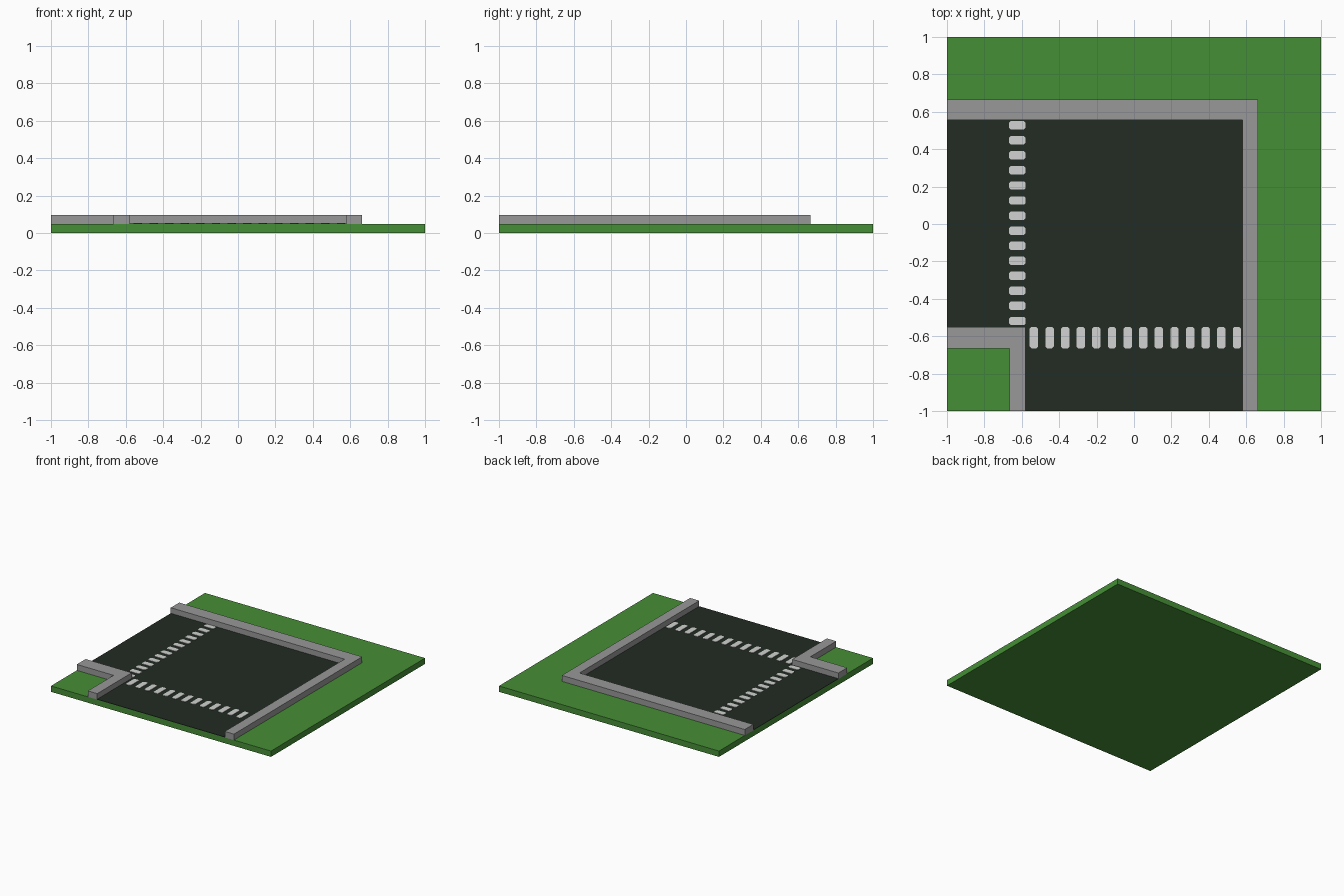
import bpy, bmesh

if "Cube" in bpy.data.objects:
    bpy.data.objects.remove(bpy.data.objects["Cube"])


def material(name, r, g, b):
    m = bpy.data.materials.new(name)
    m.diffuse_color = (r, g, b, 1)
    m.use_nodes = True
    m.node_tree.nodes["Principled BSDF"].inputs["Base Color"].default_value = m.diffuse_color
    return m


GRASS = material("grass green", 0.061, 0.275, 0.037)
ROAD = material("asphalt dark", 0.016, 0.025, 0.017)
KERB = material("kerb grey", 0.320, 0.315, 0.318)
PAINT = material("road paint white", 0.64, 0.65, 0.64)


def prism(name, outlines, z0, z1, mat):
    """Extrude counter-clockwise xy outlines from z0 to z1 as one object."""
    bm = bmesh.new()
    for outline in outlines:
        low = [bm.verts.new((x, y, z0)) for x, y in outline]
        top = [bm.verts.new((x, y, z1)) for x, y in outline]
        bm.faces.new(low[::-1])
        bm.faces.new(top)
        n = len(outline)
        for i in range(n):
            j = (i + 1) % n
            bm.faces.new((low[i], low[j], top[j], top[i]))
    me = bpy.data.meshes.new(name)
    bm.to_mesh(me)
    bm.free()
    me.materials.append(mat)
    ob = bpy.data.objects.new(name, me)
    bpy.context.collection.objects.link(ob)
    return ob


def dash(cx, cy, w, h, c=0.01):
    """Rectangle outline with clipped corners."""
    a, b = w / 2, h / 2
    pts = [(a, c - b), (a, b - c), (a - c, b), (c - a, b),
           (-a, b - c), (-a, c - b), (c - a, -b), (a - c, -b)]
    return [(cx + x, cy + y) for x, y in pts]


# Grass base slab
prism("grass_base", [[(-1, -1), (1, -1), (1, 1), (-1, 1)]], 0, 0.048, GRASS)

# Road bend, a thin plate on the slab
prism("road_surface", [[(-1, -0.55), (-0.58, -0.55), (-0.58, -1),
                        (0.58, -1), (0.58, 0.555), (-1, 0.555)]],
      0.048, 0.051, ROAD)

# Kerbs around the outside and inside of the bend
prism("outer_kerb", [[(0.58, -1), (0.663, -1), (0.663, 0.665),
                      (-1, 0.665), (-1, 0.555), (0.58, 0.555)]],
      0.046, 0.097, KERB)
prism("inner_kerb", [[(-0.665, -1), (-0.58, -1), (-0.58, -0.55),
                      (-1, -0.55), (-1, -0.665), (-0.665, -0.665)]],
      0.046, 0.097, KERB)

# Dashed crossing lines, 14 marks on each arm
N = 14
prism("left_crossing_marks",
      [dash(-0.624, 0.528 - 0.0805 * i, 0.09, 0.045) for i in range(N)],
      0.051, 0.054, PAINT)
prism("front_crossing_marks",
      [dash(-0.535 + 0.0835 * i, -0.608, 0.045, 0.116) for i in range(N)],
      0.051, 0.054, PAINT)
